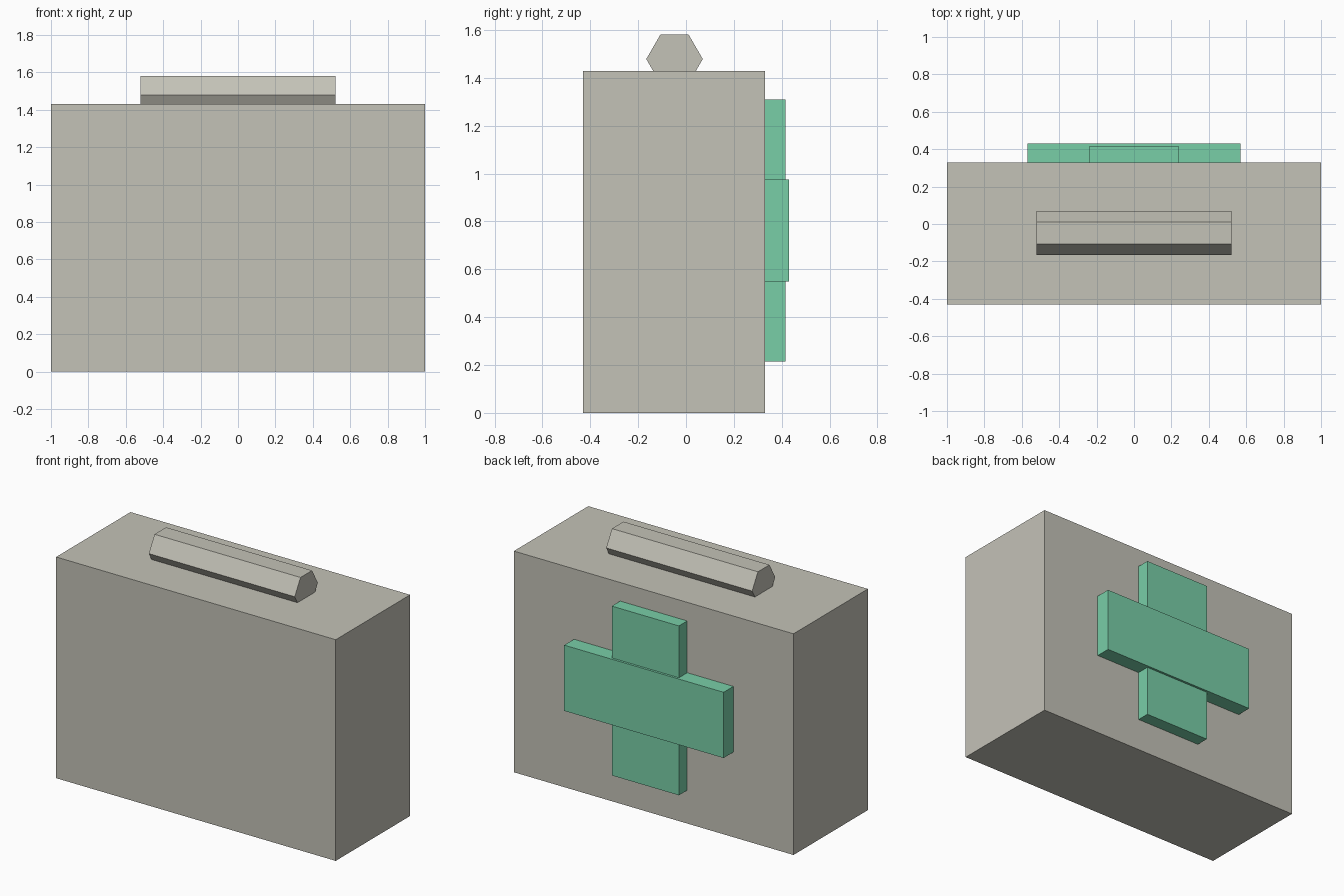
import bpy
from math import radians

default = bpy.data.objects.get("Cube")
if default:
    bpy.data.objects.remove(default, do_unlink=True)


def material(name, rgb):
    mat = bpy.data.materials.new(name)
    mat.use_nodes = True
    color = (*rgb, 1)
    mat.diffuse_color = color
    mat.node_tree.nodes["Principled BSDF"].inputs["Base Color"].default_value = color
    return mat


def finish(name, mat):
    obj = bpy.context.object
    obj.name = name
    obj.data.name = name
    obj.data.materials.append(mat)
    bpy.ops.object.transform_apply(location=False, rotation=True, scale=True)
    return obj


def box(name, mat, low, high):
    center = [(a + b) / 2 for a, b in zip(low, high)]
    bpy.ops.mesh.primitive_cube_add(size=1, location=center)
    bpy.context.object.scale = [b - a for a, b in zip(low, high)]
    return finish(name, mat)


grey = material("warm grey", (0.55, 0.54, 0.475))
green = material("mint green", (0.19, 0.62, 0.39))

# Case body
box("case_body", grey, (-1, -0.43, 0), (1, 0.33, 1.43))

# Cross on the back, bars starting just inside the case
box("cross_upright", green, (-0.24, 0.31, 0.215), (0.24, 0.415, 1.31))
box("cross_bar", green, (-0.57, 0.31, 0.55), (0.57, 0.43, 0.975))

# Six-sided handle lying along x, partly sunk into the top
bpy.ops.mesh.primitive_cylinder_add(
    vertices=6, radius=0.118, depth=1.044,
    location=(0, -0.048, 1.479), rotation=(0, radians(90), 0))
handle = bpy.context.object
# Local y maps to world y; turn so two corners point forward and back
handle.rotation_euler = (radians(0), radians(90), 0)
finish("handle", grey)
